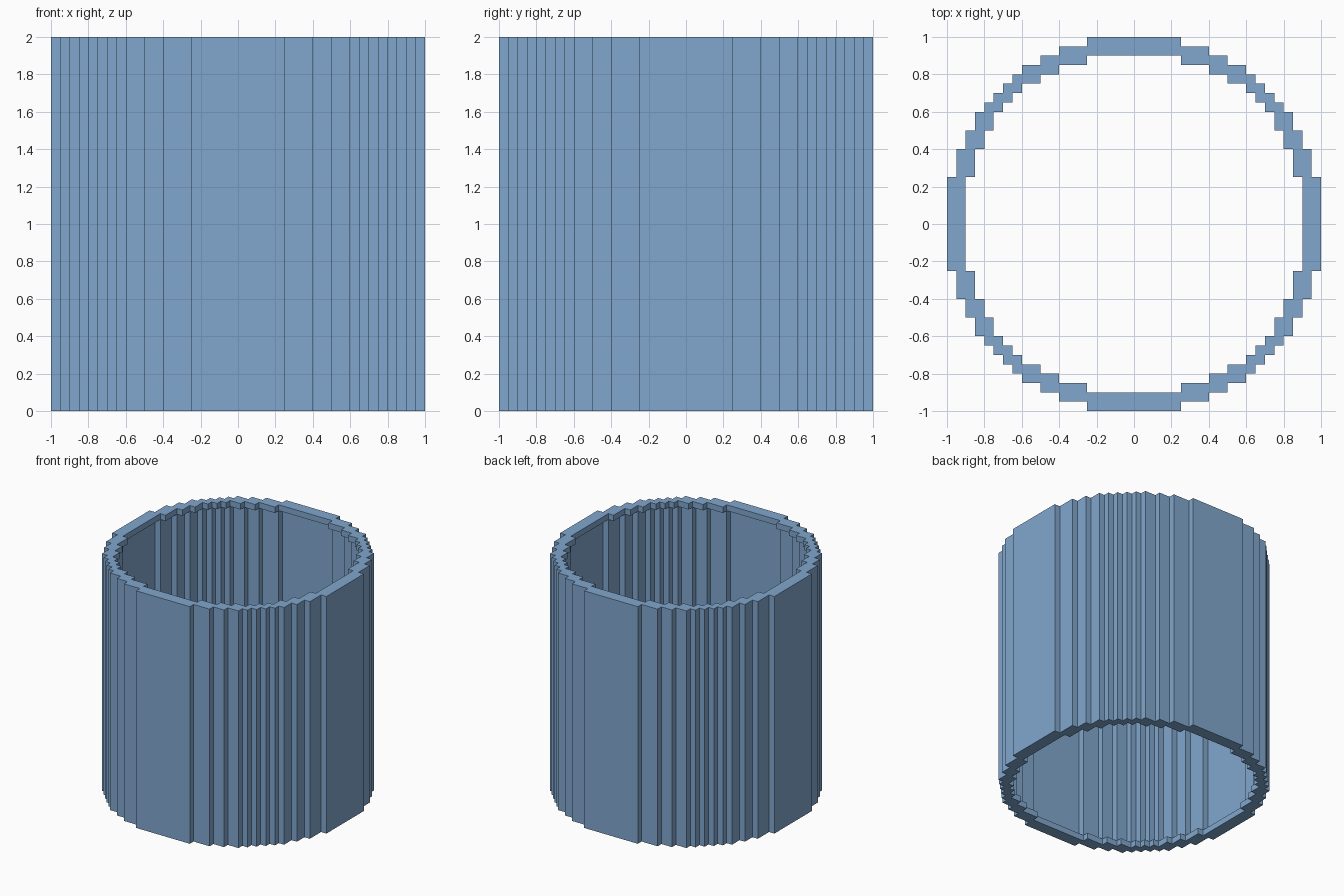
import bpy
import bmesh

cube = bpy.data.objects.get("Cube")
if cube:
    bpy.data.objects.remove(cube, do_unlink=True)

CELL = 0.05      # step size of the blocky circle
HEIGHT = 2.0
LIP = 0.05       # height of the thicker rims at both ends

# Step positions of one quarter circle, in cells; each inner outline is one cell smaller
OUTER = [5, 8, 10, 12, 13, 14, 15, 16, 17, 18, 19, 20]
WALL = OUTER[:-1]
RIM = OUTER[:-2]


def turn(points):
    return [(y, -x) for x, y in points]


def stepped_circle(steps):
    """Closed clockwise staircase outline made from four rotated quarters."""
    down = steps[::-1]
    quarter = []
    for i, x in enumerate(steps):
        quarter.append((x, down[i]))
        if i + 1 < len(steps):
            quarter.append((x, down[i + 1]))
    outline = []
    for _ in range(4):
        outline += quarter
        quarter = turn(quarter)
    return outline


def add_verts(bm, points, z):
    return [bm.verts.new((x * CELL, y * CELL, z)) for x, y in points]


def add_sheet(bm, points, z0, z1):
    """Upright wall along an outline; clockwise outlines face the middle."""
    low, high = add_verts(bm, points, z0), add_verts(bm, points, z1)
    for i in range(len(points)):
        j = (i + 1) % len(points)
        bm.faces.new((low[i], low[j], high[j], high[i]))


def face_towards(faces, up):
    for face in faces:
        face.normal_update()
        if face.normal.z * up < 0:
            face.normal_flip()


def add_cap(bm, z, up):
    """Flat end ring between the outer outline and the rim outline."""
    edges = []
    for steps in (OUTER, RIM):
        verts = add_verts(bm, stepped_circle(steps), z)
        edges += [bm.edges.new((v, verts[i - 1])) for i, v in enumerate(verts)]
    filled = bmesh.ops.triangle_fill(bm, use_beauty=True, edges=edges,
                                     normal=(0, 0, 1))
    face_towards([g for g in filled["geom"] if isinstance(g, bmesh.types.BMFace)], up)


def add_ledge(bm, z, up):
    """Flat steps where the rim juts in past the thin wall."""
    xs, ys = [-WALL[0]] + WALL, WALL[::-1]
    for i in range(len(WALL) - 1):
        x0, x1, y0, y1 = xs[i], xs[i + 1], ys[i + 1], ys[i]
        corners = [(x0, y0), (x1, y0), (x1, y1), (x0, y1)]
        for _ in range(4):
            face_towards([bm.faces.new(add_verts(bm, corners, z))], up)
            corners = turn(corners)


# Single blue material
blue = bpy.data.materials.new("steel_blue")
color = (0.22, 0.39, 0.62, 1.0)
blue.diffuse_color = color
blue.use_nodes = True
blue.node_tree.nodes["Principled BSDF"].inputs["Base Color"].default_value = color

bm = bmesh.new()
# Outer skin and recessed inner wall
add_sheet(bm, stepped_circle(OUTER)[::-1], 0, HEIGHT)
add_sheet(bm, stepped_circle(WALL), LIP, HEIGHT - LIP)
# Bottom and top rims
for z_end, z_ledge, up in ((0, LIP, -1), (HEIGHT, HEIGHT - LIP, 1)):
    add_sheet(bm, stepped_circle(RIM), min(z_end, z_ledge), max(z_end, z_ledge))
    add_cap(bm, z_end, up)
    add_ledge(bm, z_ledge, -up)
bmesh.ops.remove_doubles(bm, verts=bm.verts[:], dist=0.0001)

mesh = bpy.data.meshes.new("stepped_tube")
bm.to_mesh(mesh)
bm.free()
mesh.materials.append(blue)
tube = bpy.data.objects.new("stepped_tube", mesh)
bpy.context.collection.objects.link(tube)
